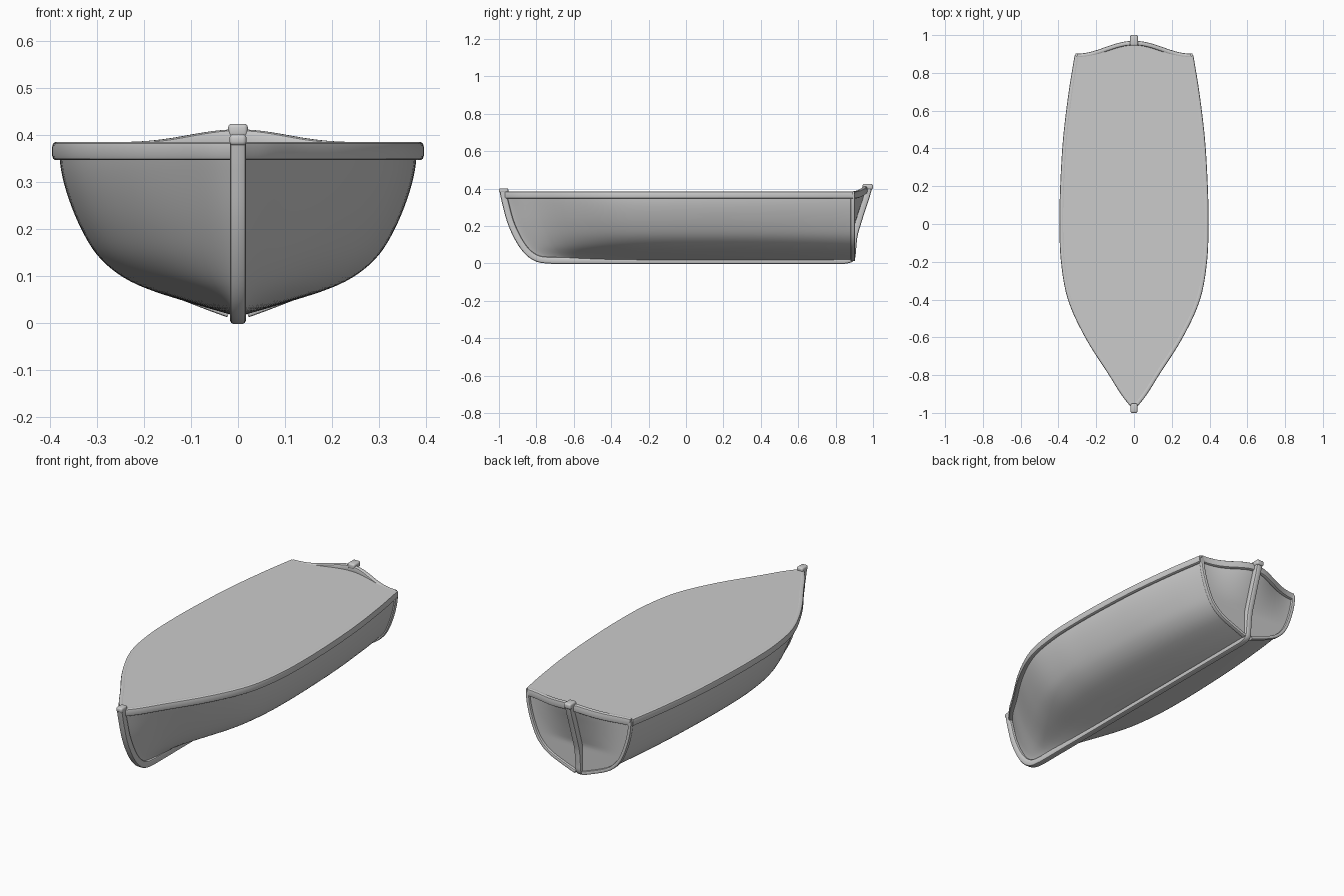
import bpy, bmesh, math
from mathutils import Vector

cube = bpy.data.objects.get("Cube")
if cube:
    bpy.data.objects.remove(cube, do_unlink=True)

DECK = 0.385
STERN = 0.89


def smooth_path(points, steps=6):
    """Hermite curve through the points, with chord-length spacing."""
    p = [Vector(q) for q in points]
    t = [0.0]
    for a, b in zip(p, p[1:]):
        t.append(t[-1] + (b - a).length)
    last = len(p) - 1
    tan = []
    for i in range(len(p)):
        lo, hi = max(i - 1, 0), min(i + 1, last)
        tan.append((p[hi] - p[lo]) / (t[hi] - t[lo]))
    out = []
    for i in range(last):
        h = t[i + 1] - t[i]
        for k in range(steps):
            s = k / steps
            out.append(p[i] * (2*s**3 - 3*s**2 + 1) + tan[i] * h * (s**3 - 2*s**2 + s)
                       + p[i + 1] * (3*s**2 - 2*s**3) + tan[i + 1] * h * (s**3 - s**2))
    return out + [p[-1]]


def lookup(pairs, key):
    """Linear interpolation in a list of (key, value) sorted by key."""
    if key <= pairs[0][0]:
        return pairs[0][1]
    for (a, va), (b, vb) in zip(pairs, pairs[1:]):
        if key <= b:
            return va + (vb - va) * (key - a) / max(b - a, 1e-9)
    return pairs[-1][1]


def finish(name, bm, mirror=False):
    bmesh.ops.recalc_face_normals(bm, faces=bm.faces)
    mesh = bpy.data.meshes.new(name)
    bm.to_mesh(mesh)
    bm.free()
    obj = bpy.data.objects.new(name, mesh)
    bpy.context.collection.objects.link(obj)
    if mirror:
        obj.modifiers.new("Mirror", 'MIRROR').use_clip = True
    bpy.ops.object.select_all(action='DESELECT')
    obj.select_set(True)
    bpy.context.view_layer.objects.active = obj
    bpy.ops.object.shade_smooth_by_angle(angle=math.radians(35))
    return obj


def sweep(name, path, ref, half_side, half_ref, mirror=False):
    """Rounded bar along a path; ref is the section's fixed direction."""
    bm = bmesh.new()
    ref = Vector(ref)
    rings = []
    for i, p in enumerate(path):
        tangent = path[min(i + 1, len(path) - 1)] - path[max(i - 1, 0)]
        side = tangent.cross(ref).normalized()
        up = side.cross(tangent).normalized()
        ring = []
        for k in range(12):
            a = math.tau * (k + 0.5) / 12
            c, s = math.cos(a), math.sin(a)
            u = math.copysign(abs(c)**0.5, c) * half_side
            v = math.copysign(abs(s)**0.5, s) * half_ref
            ring.append(bm.verts.new(p + side * u + up * v))
        rings.append(ring)
    for r, q in zip(rings, rings[1:]):
        for k in range(12):
            bm.faces.new((r[k], r[(k + 1) % 12], q[(k + 1) % 12], q[k]))
    bm.faces.new(rings[0])
    bm.faces.new(rings[-1])
    return finish(name, bm, mirror)


def block(name, center, size):
    bm = bmesh.new()
    bmesh.ops.create_cube(bm, size=1)
    for v in bm.verts:
        v.co = Vector(center) + Vector(a * b for a, b in zip(v.co, size))
    bmesh.ops.bevel(bm, geom=bm.edges[:], offset=0.008, segments=3,
                    profile=0.5, affect='EDGES')
    finish(name, bm)


# Guide curves: backbone side profile, deck outline and midship section
stem = smooth_path([(0, -.981, .395), (0, -.967, .33), (0, -.937, .22), (0, -.893, .125),
                    (0, -.845, .06), (0, -.79, .025), (0, -.72, .016)])
post = smooth_path([(0, .85, .016), (0, .884, .027), (0, .891, .07), (0, .9, .15),
                    (0, .92, .22), (0, .945, .3), (0, .965, .36), (0, .979, .412)])
outline = smooth_path([(0, -.97, 0), (.055, -.9, 0), (.118, -.8, 0), (.245, -.6, 0),
                       (.337, -.4, 0), (.374, -.2, 0), (.382, 0, 0), (.378, .2, 0),
                       (.363, .45, 0), (.333, .7, 0), (.302, STERN, 0)], 5)
section = smooth_path([(0, 0, .014), (.1, 0, .043), (.2, 0, .076), (.255, 0, .105),
                       (.3, 0, .146), (.333, 0, .2), (.36, 0, .265), (.376, 0, .325),
                       (.382, 0, DECK)], 4)
stem_at = [(p.z, p.y) for p in reversed(stem)]
post_at = [(p.z, p.y) for p in post]
beam = max(p.x for p in outline)


def bell(s):
    return math.cos(s * math.pi / 2) ** 2


def side_row(level):
    """One waterline of the hull side, from the stem to the transom corner."""
    w, z = level.x, level.z
    bow = lookup(stem_at, z) + 0.01
    row = []
    for p in outline:
        f = p.x / beam
        if p.y < 0:
            f **= 1 + 0.3 * (1 - z / DECK)
        u = (p.y + .97) / (STERN + .97)
        row.append(Vector((f * w, bow + u * (STERN - bow), z)))
    return row


def transom_row(corner, steps=12):
    """One level of the bulging transom, from its corner to the centre."""
    bulge = max(lookup(post_at, corner.z) - 0.014 - STERN, 0)
    return [Vector((corner.x * (1 - k / steps),
                    STERN + bulge * bell(1 - k / steps), corner.z))
            for k in range(1, steps + 1)]


# Hull: sides, transom and flat deck
bm = bmesh.new()
rows, corners = [], []
for level in section:
    side = side_row(level)
    corners.append(side[-1])
    rows.append([bm.verts.new(co) for co in side + transom_row(side[-1])])
for a, b in zip(rows, rows[1:]):
    for i in range(len(a) - 1):
        bm.faces.new((a[i], a[i + 1], b[i + 1], b[i]))
bm.faces.new(rows[-1])
bmesh.ops.remove_doubles(bm, verts=bm.verts, dist=1e-5)
top_side = side_row(section[-1])
finish("hull", bm, mirror=True)

# Stem, keel and stern post in one bar
sweep("keel_and_posts", stem + post, (1, 0, 0), .018, .0175)
block("stem_head", (0, -.975, .39), (.036, .05, .024))
block("stern_post_head", (0, .972, .41), (.042, .056, .028))

# Gunwale rails
rail = [Vector((p.x, p.y, DECK - .019)) for p in top_side]
sweep("gunwale_rail", rail, (0, 0, 1), .013, .0195, mirror=True)

# Transom top rail, arched up to the stern post
arch = []
for p in [top_side[-1]] + transom_row(top_side[-1], 16):
    arch.append(Vector((p.x, p.y, DECK - .019 + .027 * bell(p.x / top_side[-1].x) ** 2)))
sweep("transom_rail", arch, (0, 0, 1), .012, .0195, mirror=True)

# Rim around the transom edge
rim = [Vector((p.x, STERN + .002, p.z)) for p in corners[1:-1]]
sweep("transom_rim", rim, (0, 1, 0), .009, .012, mirror=True)
